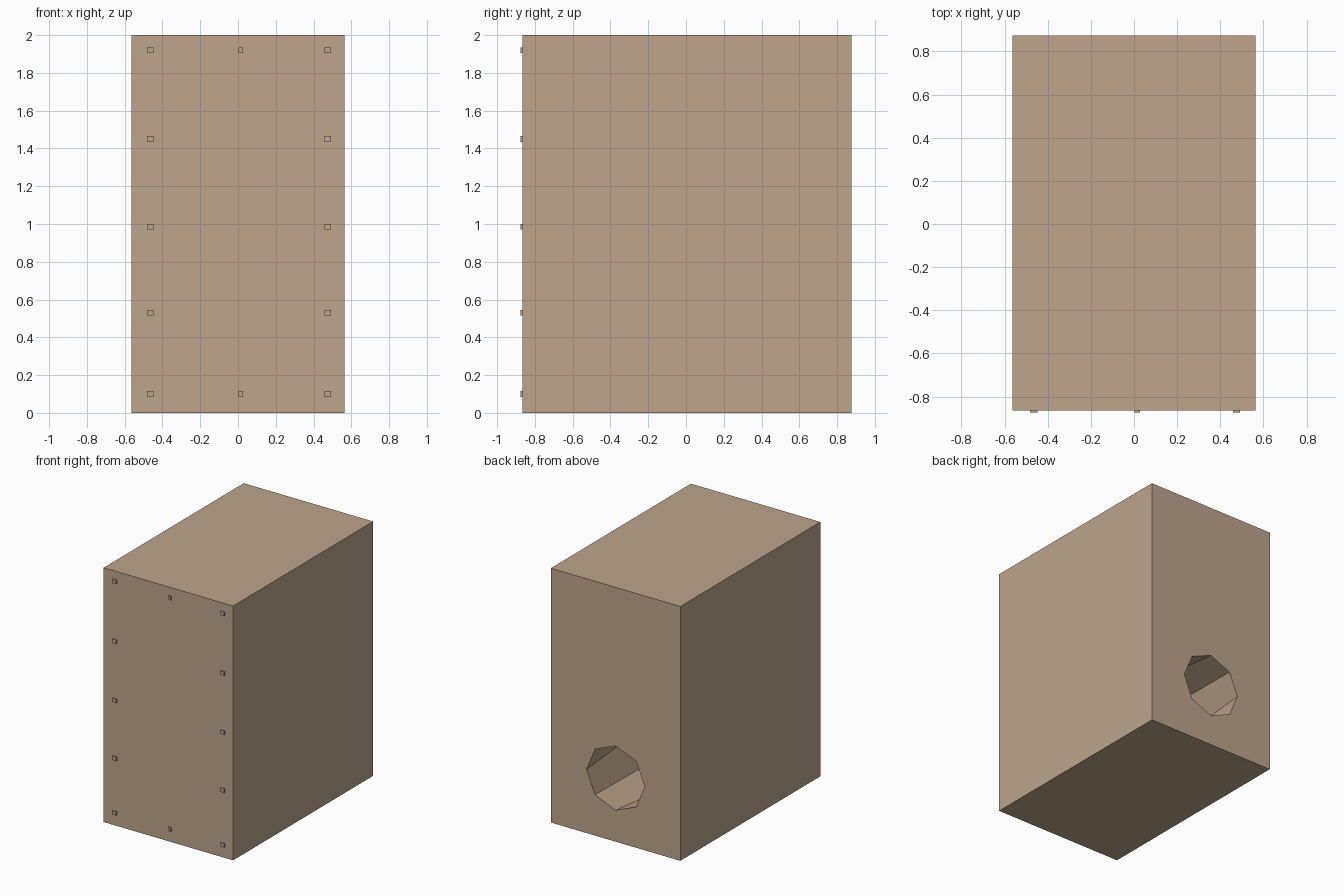
import bpy, bmesh, math
from mathutils import Matrix

if "Cube" in bpy.data.objects:
    bpy.data.objects.remove(bpy.data.objects["Cube"])

wood = bpy.data.materials.new("tan_wood")
wood.diffuse_color = (0.509, 0.376, 0.258, 1)
wood.use_nodes = True
wood.node_tree.nodes["Principled BSDF"].inputs["Base Color"].default_value = wood.diffuse_color


def finish(name, bm):
    bmesh.ops.recalc_face_normals(bm, faces=bm.faces)
    mesh = bpy.data.meshes.new(name)
    bm.to_mesh(mesh)
    bm.free()
    mesh.materials.append(wood)
    ob = bpy.data.objects.new(name, mesh)
    bpy.context.collection.objects.link(ob)
    return ob


def add_box(bm, lo, hi):
    size = [h - l for l, h in zip(lo, hi)]
    mid = [(h + l) / 2 for l, h in zip(lo, hi)]
    bmesh.ops.create_cube(bm, size=1, matrix=Matrix.Translation(mid) @ Matrix.Diagonal((*size, 1)))


# Cabinet body
bm = bmesh.new()
add_box(bm, (-0.563, -0.865, 0), (0.563, 0.875, 2))
cabinet = finish("cabinet", bm)

# Eight-sided port in the back, slightly wider inside
bm = bmesh.new()
bmesh.ops.create_cone(
    bm, cap_ends=True, segments=8, radius1=0.25, radius2=0.32, depth=0.7,
    matrix=Matrix.Translation((0, 0.555, 0.5)) @ Matrix.Rotation(math.pi / 2, 4, 'X'))
cutter = finish("port_cutter", bm)
cutter.hide_render = True
cutter.hide_set(True)
cut = cabinet.modifiers.new("port", 'BOOLEAN')
cut.operation = 'DIFFERENCE'
cut.solver = 'EXACT'
cut.object = cutter

# Small pegs around the edge of the front
bm = bmesh.new()
rows = (0.1, 0.53, 0.985, 1.45, 1.92)
pegs = [(x, z, 0.034) for x in (-0.465, 0.475) for z in rows]
pegs += [(0.015, z, 0.025) for z in (rows[0], rows[-1])]
for x, z, w in pegs:
    h = 0.015
    add_box(bm, (x - w / 2, -0.875, z - h), (x + w / 2, -0.86, z + h))
finish("front_pegs", bm)
